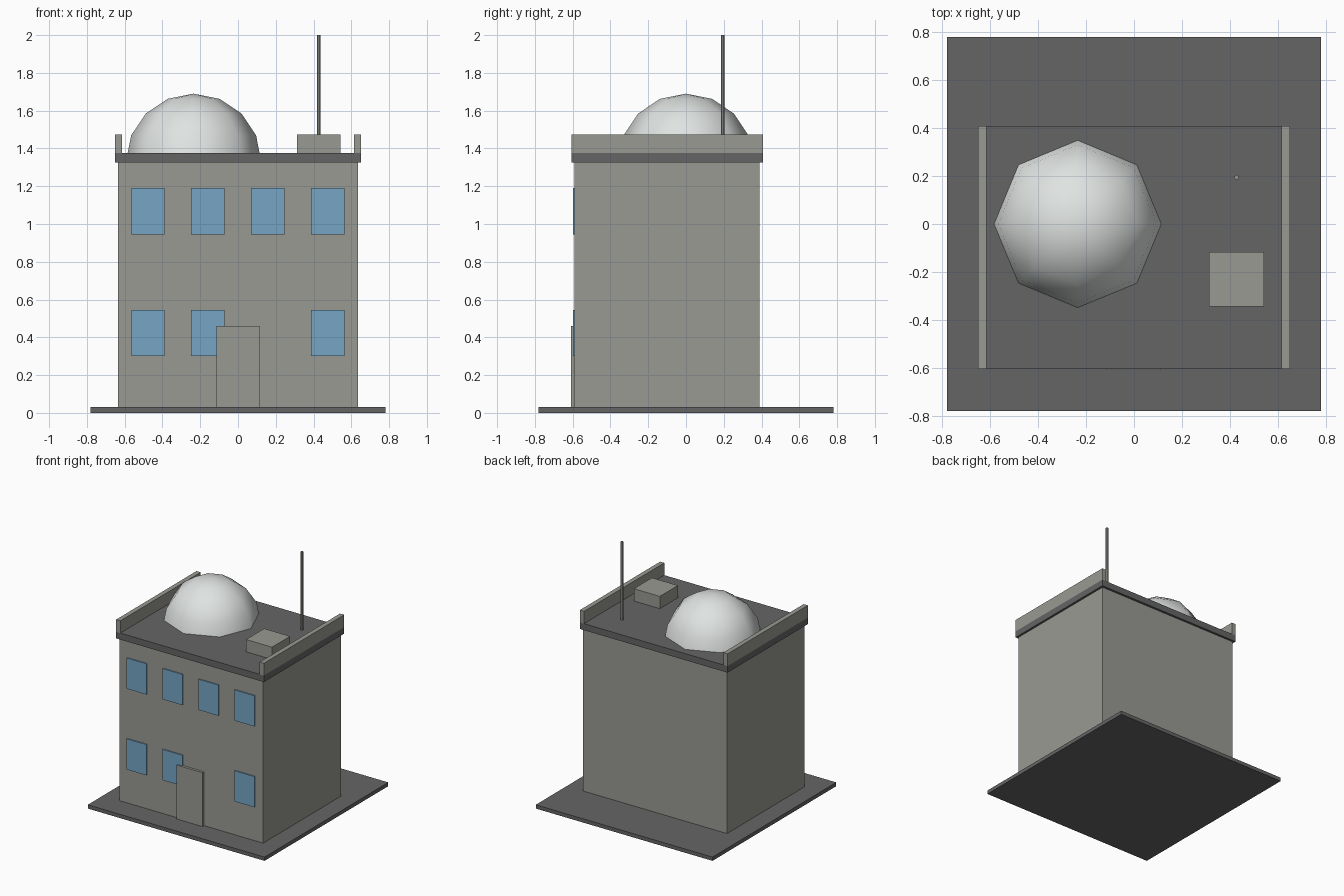
import bpy
import bmesh
from mathutils import Matrix

cube = bpy.data.objects.get("Cube")
if cube:
    bpy.data.objects.remove(cube, do_unlink=True)


def material(name, color):
    mat = bpy.data.materials.new(name)
    mat.use_nodes = True
    mat.diffuse_color = (*color, 1)
    bsdf = next(n for n in mat.node_tree.nodes if n.type == 'BSDF_PRINCIPLED')
    bsdf.inputs["Base Color"].default_value = (*color, 1)
    return mat


concrete = material("warm grey concrete", (0.32, 0.32, 0.29))
slab = material("dark grey slab", (0.13, 0.13, 0.13))
glass = material("blue glass", (0.18, 0.38, 0.55))
white = material("dome white", (0.74, 0.77, 0.76))


def finish(name, bm, mat):
    mesh = bpy.data.meshes.new(name)
    bm.to_mesh(mesh)
    bm.free()
    mesh.materials.append(mat)
    obj = bpy.data.objects.new(name, mesh)
    bpy.context.collection.objects.link(obj)
    return obj


def box(name, x, y, z, mat):
    """Box from (min, max) spans on each axis."""
    bm = bmesh.new()
    size = [b - a for a, b in (x, y, z)]
    mid = [(a + b) / 2 for a, b in (x, y, z)]
    bmesh.ops.create_cube(bm, size=1, matrix=Matrix.Translation(mid) @ Matrix.Diagonal((*size, 1)))
    return finish(name, bm, mat)


# Ground plate, walls and roof
GROUND, EAVES, ROOF, RIM = 0.03, 1.325, 1.377, 1.475
FRONT = -0.59
box("ground_plate", (-0.78, 0.78), (-0.78, 0.78), (0, GROUND), slab)
box("walls", (-0.635, 0.635), (FRONT, 0.39), (GROUND, EAVES), concrete)
box("roof_slab", (-0.652, 0.652), (-0.605, 0.408), (EAVES, ROOF), slab)

# Side parapets and rooftop unit
for side, s in (("left", 1), ("right", -1)):
    box("parapet_" + side, sorted((s * 0.615, s * 0.652)), (-0.605, 0.408), (ROOF, RIM), concrete)
box("roof_unit", (0.313, 0.542), (-0.345, -0.117), (ROOF, RIM), concrete)

# Door and windows; the lower row has no third window
box("door", (-0.115, 0.113), (-0.61, FRONT), (GROUND, 0.46), concrete)
for row, sill in (("lower", 0.3), ("upper", 0.945)):
    for i, x in enumerate((-0.477, -0.16, 0.158, 0.475)):
        if row == "upper" or i != 2:
            box(f"window_{row}_{i + 1}", (x - 0.088, x + 0.088), (FRONT - 0.009, FRONT),
                (sill, sill + 0.245), glass)

# Dome: upper half of a coarse sphere, sunk into the roof slab
bm = bmesh.new()
bmesh.ops.create_uvsphere(bm, u_segments=8, v_segments=8, radius=0.358)
lower = [v for v in bm.verts if v.co.z < -0.01]
bmesh.ops.delete(bm, geom=lower, context='VERTS')
for f in bm.faces:
    f.smooth = True
dome = finish("dome", bm, white)
dome.location = (-0.235, 0, 1.332)

# Antenna mast
bm = bmesh.new()
bmesh.ops.create_cone(bm, cap_ends=True, segments=8, radius1=0.01, radius2=0.01, depth=2 - ROOF)
mast = finish("antenna_mast", bm, concrete)
mast.location = (0.428, 0.195, (2 + ROOF) / 2)
